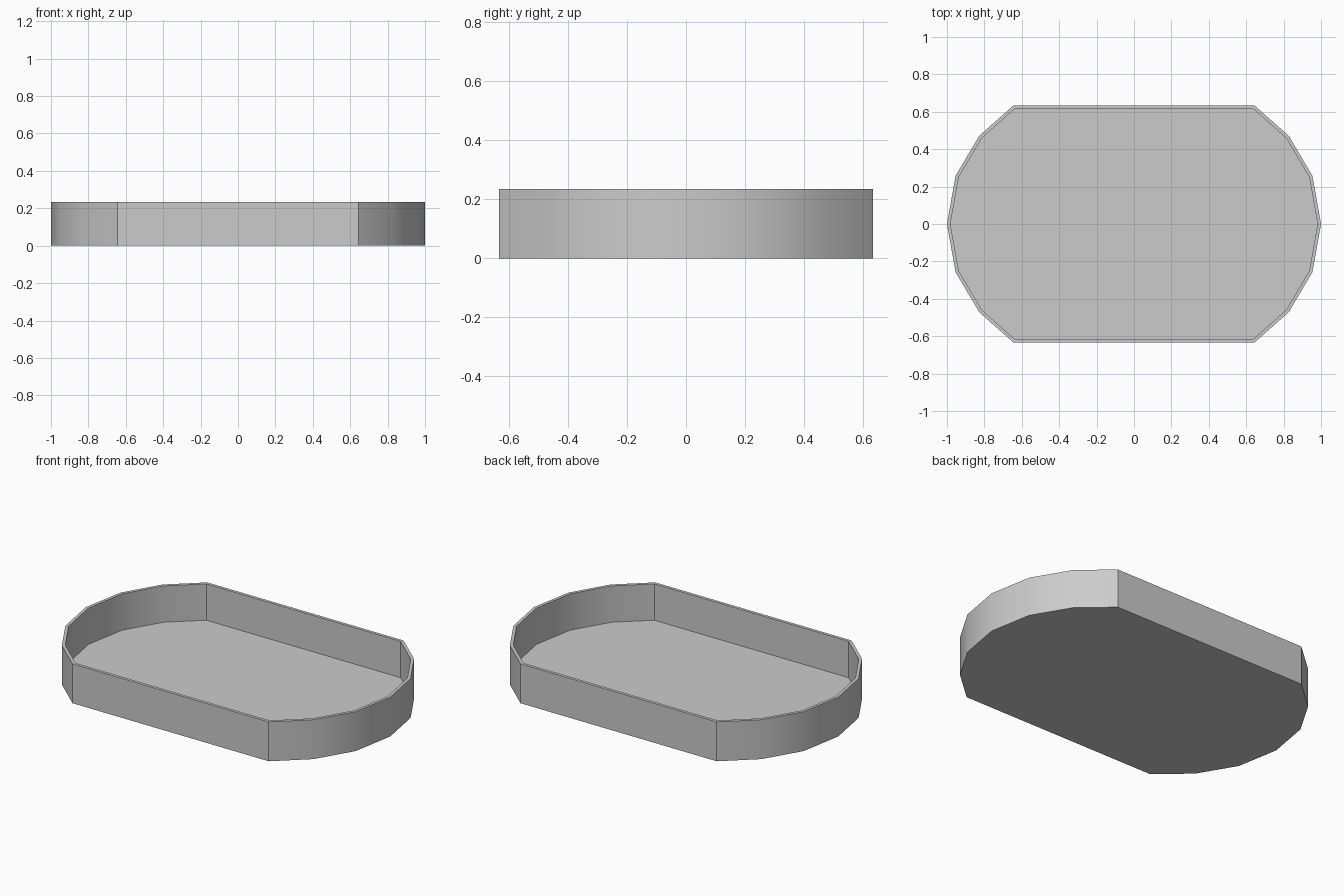
import bpy
import bmesh
import math

HEIGHT, WALL, FLOOR = 0.234, 0.018, 0.018

cube = bpy.data.objects.get("Cube")
if cube:
    bpy.data.objects.remove(cube, do_unlink=True)

# Plain grey material
grey = bpy.data.materials.new("plain_grey")
grey.use_nodes = True
colour = (0.6, 0.6, 0.6, 1)
grey.diffuse_color = colour
grey.node_tree.nodes["Principled BSDF"].inputs["Base Color"].default_value = colour

# Outline: one quarter mirrored to all four, straight sides and faceted bowed ends
quarter = [(0.954, 0.258), (0.827, 0.472), (0.645, 0.633)]
right = [(x, -y) for x, y in reversed(quarter)] + [(1, 0)] + quarter
outline = right + [(-x, -y) for x, y in right]

# Tray: solid slab, rim inset from the top, then hollowed down to the floor
bm = bmesh.new()
base = bm.faces.new([bm.verts.new((x, y, 0)) for x, y in outline])
bm.normal_update()
slab = bmesh.ops.extrude_face_region(bm, geom=[base], use_keep_orig=True)
top_verts = [v for v in slab["geom"] if isinstance(v, bmesh.types.BMVert)]
bmesh.ops.translate(bm, verts=top_verts, vec=(0, 0, HEIGHT))
bmesh.ops.recalc_face_normals(bm, faces=bm.faces)
top = next(f for f in bm.faces if all(v.co.z > HEIGHT / 2 for v in f.verts))
bmesh.ops.inset_region(bm, faces=[top], thickness=WALL, use_even_offset=True)
hollow = bmesh.ops.extrude_face_region(bm, geom=[top])
floor_verts = [v for v in hollow["geom"] if isinstance(v, bmesh.types.BMVert)]
bmesh.ops.translate(bm, verts=floor_verts, vec=(0, 0, FLOOR - HEIGHT))
if top.is_valid:
    bmesh.ops.delete(bm, geom=[top], context="FACES_ONLY")
bmesh.ops.recalc_face_normals(bm, faces=bm.faces)

mesh = bpy.data.meshes.new("tray")
bm.to_mesh(mesh)
bm.free()
mesh.materials.append(grey)
tray = bpy.data.objects.new("tray", mesh)
bpy.context.collection.objects.link(tray)

# Smooth bowed ends, sharp corners and rim
bpy.context.view_layer.objects.active = tray
tray.select_set(True)
bpy.ops.object.shade_smooth_by_angle(angle=math.radians(30))
